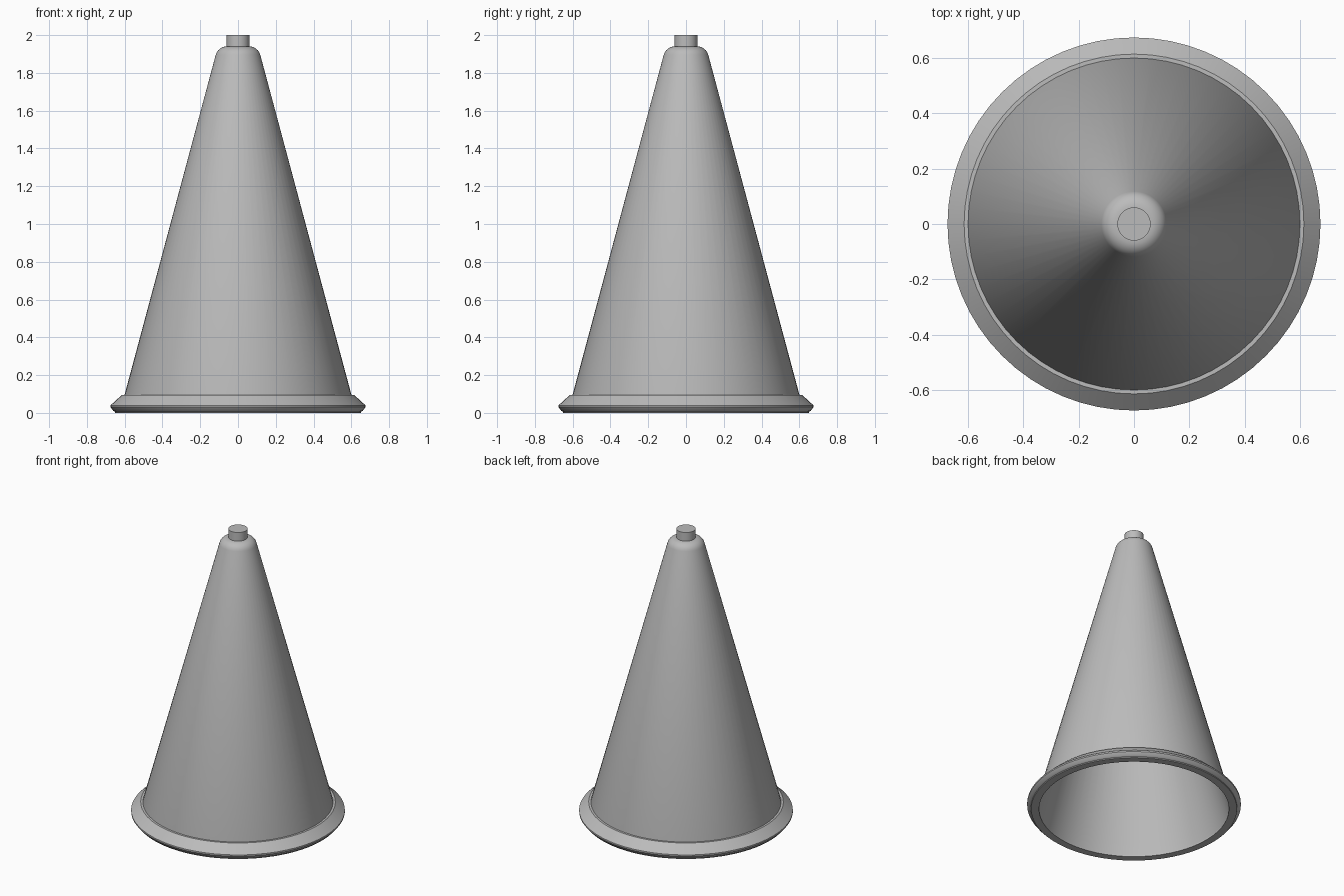
import bpy, bmesh, math

cube = bpy.data.objects.get("Cube")
if cube:
    bpy.data.objects.remove(cube, do_unlink=True)

grey = bpy.data.materials.new("plain_grey")
grey.use_nodes = True
COLOUR = (0.5, 0.5, 0.5, 1)
grey.diffuse_color = COLOUR
grey.node_tree.nodes["Principled BSDF"].inputs["Base Color"].default_value = COLOUR


def lathe(name, profile, closed=False, segments=64):
    """Spin an (radius, height) profile around z."""
    bm = bmesh.new()
    verts = [bm.verts.new((r, 0, z)) for r, z in profile]
    edges = [bm.edges.new(pair) for pair in zip(verts, verts[1:])]
    if closed:
        edges.append(bm.edges.new((verts[-1], verts[0])))
    bmesh.ops.spin(bm, geom=verts + edges, cent=(0, 0, 0), axis=(0, 0, 1),
                   angle=math.tau, steps=segments, use_duplicate=False)
    bmesh.ops.remove_doubles(bm, verts=bm.verts, dist=0.0005)
    bmesh.ops.recalc_face_normals(bm, faces=bm.faces)
    mesh = bpy.data.meshes.new(name)
    bm.to_mesh(mesh)
    bm.free()
    mesh.materials.append(grey)
    obj = bpy.data.objects.new(name, mesh)
    bpy.context.collection.objects.link(obj)
    bpy.ops.object.select_all(action='DESELECT')
    obj.select_set(True)
    bpy.context.view_layer.objects.active = obj
    bpy.ops.object.shade_smooth_by_angle(angle=math.radians(30))
    return obj


# Hollow cone: outer wall, rounded shoulder, then inner wall back down
slope = math.atan2(0.6 - 0.117, 1.88 - 0.09)
fillet = 0.06
shoulder = []
for i in range(7):
    a = slope + (math.pi / 2 - slope) * i / 6
    shoulder.append((0.06 + fillet * math.cos(a), 1.88 + fillet * math.sin(a)))
lathe("cone_shell", [(0.602, 0.09)] + shoulder
      + [(0, 1.94), (0, 1.91), (0.09, 1.88), (0.58, 0.09), (0.6, 0.01)], closed=True)

# Flared rim with a chamfered underside
lathe("base_rim", [(0.6, 0.005), (0.65, 0.005), (0.66, 0.01), (0.675, 0.03),
                   (0.675, 0.04), (0.615, 0.095), (0.598, 0.095)], closed=True)

# Short peg on the tip
lathe("tip_peg", [(0, 1.92), (0.06, 1.92), (0.06, 2.0), (0, 2.0)])

# Narrow foot ring touching the ground
lathe("foot_ring", [(0.6, 0), (0.65, 0), (0.652, 0.01), (0.6, 0.01)], closed=True)
